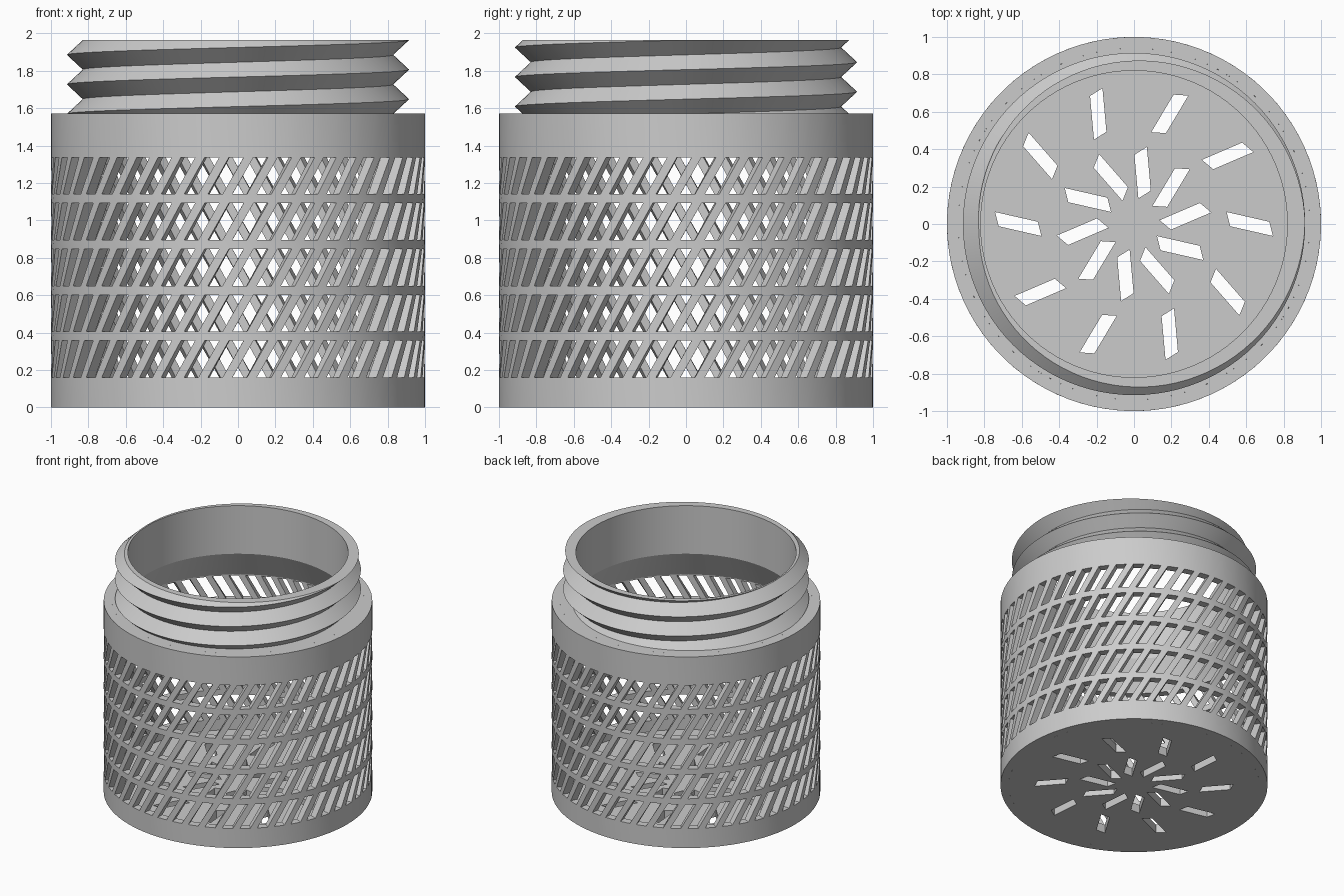
import bpy
import bmesh
from math import pi, tau, radians
from mathutils import Matrix, Vector

cube = bpy.data.objects.get("Cube")
if cube:
    bpy.data.objects.remove(cube, do_unlink=True)

# Overall sizes
BODY_TOP, NECK_TOP = 1.57, 1.965
INNER, BORE = 0.94, 0.82
STEPS = 96

grey = bpy.data.materials.new("plain grey")
grey.use_nodes = True
colour = (0.6, 0.6, 0.6, 1)
grey.diffuse_color = colour
grey.node_tree.nodes["Principled BSDF"].inputs["Base Color"].default_value = colour


def polar(r, angle, z):
    return Matrix.Rotation(angle, 3, "Z") @ Vector((r, 0, z))


def finish(name, bm, thickness=0, offset=-1):
    """Turn a bmesh into a shaded object, thickened if asked."""
    bmesh.ops.remove_doubles(bm, verts=bm.verts, dist=0.0001)
    bmesh.ops.recalc_face_normals(bm, faces=bm.faces)
    mesh = bpy.data.meshes.new(name)
    bm.to_mesh(mesh)
    bm.free()
    mesh.materials.append(grey)
    obj = bpy.data.objects.new(name, mesh)
    bpy.context.collection.objects.link(obj)
    bpy.ops.object.select_all(action="DESELECT")
    obj.select_set(True)
    bpy.context.view_layer.objects.active = obj
    if thickness:
        solid = obj.modifiers.new("thickness", "SOLIDIFY")
        solid.thickness = thickness
        solid.offset = offset
        bpy.ops.object.modifier_apply(modifier=solid.name)
    bpy.ops.object.shade_smooth_by_angle(angle=radians(30))
    return obj


def skin(rows, is_hole=lambda i, j: False):
    """Quads between neighbouring rows of points, leaving out holes."""
    bm = bmesh.new()
    grid = [[bm.verts.new(p) for p in row] for row in rows]
    for i in range(len(grid) - 1):
        for j in range(len(grid[i]) - 1):
            if not is_hole(i, j):
                bm.faces.new((grid[i][j], grid[i][j + 1],
                              grid[i + 1][j + 1], grid[i + 1][j]))
    return bm


# Slotted wall: five bands of slanted slots, repeating around the body
SLOTS = 48
pitch = tau / SLOTS
slot = pitch * 0.6
lean = 0.113
start = -pi / 2 - lean / 2 - (slot + pitch) / 2
levels = [(0, 0)]
for i in range(5):
    bottom = 0.16 + 0.245 * i
    levels += [(bottom, i * pitch), (bottom + 0.197, i * pitch + lean)]
levels.append((BODY_TOP, levels[-1][1]))
columns = [start + k * pitch + side for k in range(SLOTS) for side in (0, slot)]
columns.append(start + tau)
wall = skin([[polar(1, a + turn, z) for a in columns] for z, turn in levels],
            lambda i, j: i % 2 == 1 and j % 2 == 0)
finish("slotted_wall", wall, thickness=1 - INNER)

# Shoulder: tapered ring joining the wall to the neck
profile = [(INNER, 1.345), (BORE, BODY_TOP), (INNER, BODY_TOP), (INNER, 1.345)]
finish("shoulder", skin([[polar(r, tau * k / STEPS, z) for r, z in profile]
                         for k in range(STEPS + 1)]))

# Threaded neck: a continuous V thread, trimmed flat at both ends
LEAD, CREST_Z = 0.158, 1.806


def neck_column(turn):
    points = [(BORE, BODY_TOP)]
    for j in range(-6, 4):
        z = CREST_Z + LEAD * (turn + j / 2)
        z = min(max(z, BODY_TOP), NECK_TOP)
        t = (z - CREST_Z) / LEAD - turn
        points.append((0.915 - 0.17 * abs(t - round(t)), z))
    points += [(BORE, NECK_TOP), (BORE, BODY_TOP)]
    return [polar(r, tau * turn, z) for r, z in points]


neck = skin([neck_column(k / STEPS) for k in range(STEPS + 1)],
            lambda i, j: False)
finish("threaded_neck", neck)

# Floor: disc with two rings of slanted drain slots
FLOOR = 0.07
floor = bmesh.new()


def add_loop(points):
    verts = [floor.verts.new(p) for p in points]
    for a, b in zip(verts, verts[1:] + verts[:1]):
        floor.edges.new((a, b))


add_loop([polar(INNER, start + tau * k / STEPS, FLOOR / 2) for k in range(STEPS)])
along, across = Vector((0.114, -0.026, 0)), Vector((-0.0095, 0.038, 0))
twist = Matrix.Rotation(tau / 10, 3, "Z")
for centre, u, v in ((Vector((0.619, 0, FLOOR / 2)), along, across),
                     (Vector((0.275, 0.041, FLOOR / 2)), twist @ along, twist @ across)):
    for k in range(10):
        spin = Matrix.Rotation(tau * k / 10, 3, "Z")
        add_loop([spin @ (centre + s * u + t * v)
                  for s, t in ((-1, -1), (1, -1), (1, 1), (-1, 1))])
bmesh.ops.triangle_fill(floor, use_beauty=True, edges=floor.edges[:], normal=(0, 0, 1))
finish("floor", floor, thickness=FLOOR, offset=0)
